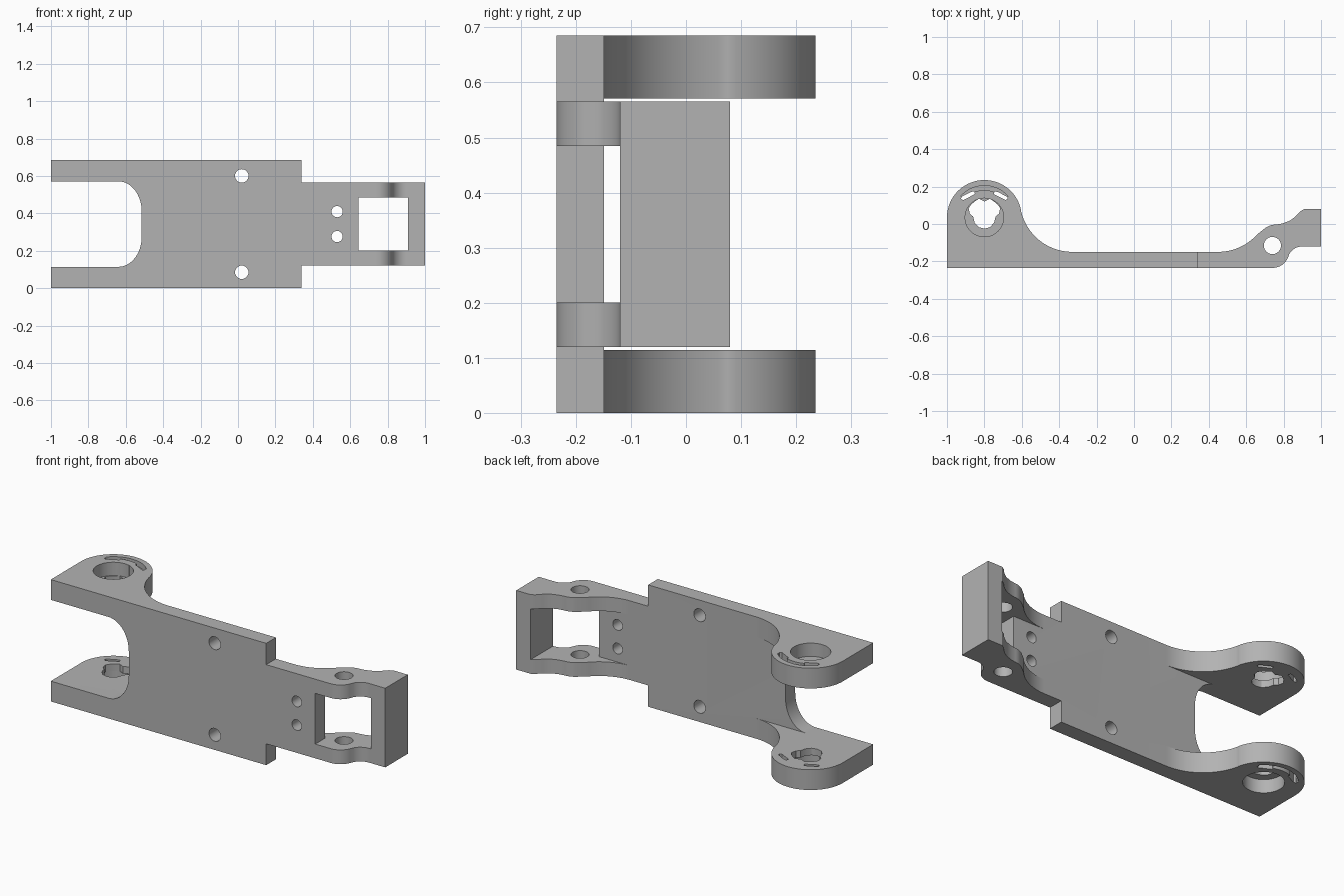
import bpy, bmesh
from math import sin, cos, radians

cube = bpy.data.objects.get("Cube")
if cube:
    bpy.data.objects.remove(cube)

grey = bpy.data.materials.new("plain grey")
grey.use_nodes = True
grey.diffuse_color = (0.45, 0.45, 0.45, 1)
grey.node_tree.nodes["Principled BSDF"].inputs["Base Color"].default_value = grey.diffuse_color

HEIGHT = 0.685
FRONT, BACK = -0.235, -0.149
HUB = (-0.8, 0.035)


def arc(cx, cy, r, a0, a1, n=24, ry=None):
    """Points along an arc, angles in degrees."""
    ry = ry or r
    angles = [radians(a0 + (a1 - a0) * i / n) for i in range(n + 1)]
    return [(cx + r * cos(a), cy + ry * sin(a)) for a in angles]


def circle(cx, cy, r, n=40):
    return arc(cx, cy, r, 0, 360, n)[:-1]


def prism(name, pts, lo, hi, axis="z"):
    """Extrude a flat outline along z, or an x-z outline along y."""
    bm = bmesh.new()
    place = (lambda p, d: (p[0], p[1], d)) if axis == "z" else (lambda p, d: (p[0], d, p[1]))
    face = bm.faces.new([bm.verts.new(place(p, lo)) for p in pts])
    shift = (0, 0, hi - lo) if axis == "z" else (0, hi - lo, 0)
    top = bmesh.ops.extrude_face_region(bm, geom=[face])["geom"]
    bmesh.ops.translate(bm, vec=shift, verts=[v for v in top if isinstance(v, bmesh.types.BMVert)])
    bmesh.ops.recalc_face_normals(bm, faces=bm.faces)
    mesh = bpy.data.meshes.new(name)
    bm.to_mesh(mesh)
    bm.free()
    mesh.materials.append(grey)
    ob = bpy.data.objects.new(name, mesh)
    bpy.context.collection.objects.link(ob)
    return ob


def combine(target, tool, operation):
    """Apply a boolean and discard the tool."""
    tool.hide_render = True
    mod = target.modifiers.new("shape", "BOOLEAN")
    mod.object, mod.operation, mod.solver = tool, operation, "EXACT"
    bpy.context.view_layer.objects.active = target
    bpy.ops.object.modifier_apply(modifier=mod.name)
    bpy.data.objects.remove(tool)


def mirrored(lo, hi):
    """A height range and its partner about mid height."""
    return [(lo, hi), (HEIGHT - hi, HEIGHT - lo)]


# Flat plate with the rounded fork opening and narrower tail
lower = [(-1, 0.114)] + arc(-0.64, 0.274, 0.125, -90, 0, 16, 0.16)
lower = [(-1, 0), (0.34, 0), (0.34, 0.12), (0.645, 0.12)], lower
outline = lower[0] + [(x, HEIGHT - z) for x, z in reversed(lower[0])]
outline += [(x, HEIGHT - z) for x, z in lower[1]] + lower[1][::-1]
bracket = prism("bracket_body", outline, FRONT, BACK, "y")

# Fork cheeks: round hub blending into the plate
cheek = [(-1, FRONT), (-0.33, FRONT)]
cheek += arc(-0.33, 0.132, 0.281, 270, 192) + arc(*HUB, 0.2, 12, 180, 40)
for lo, hi in mirrored(0, 0.114):
    combine(bracket, prism("fork_cheek", cheek, lo, hi), "UNION")

# Wavy side rails of the tail
rail = [(0.4, FRONT), (0.74, FRONT)] + arc(0.74, -0.145, 0.09, -80, -25, 10)
rail += arc(0.9, -0.2, 0.08, 150, 90, 10) + [(1, -0.12), (1, 0.08), (0.91, 0.08)]
rail += [(0.89, 0.068), (0.86, 0.037), (0.83, 0.016), (0.79, 0.002)]
rail += arc(0.76, -0.103, 0.1, 90, 130, 10)
rail += arc(0.45, 0.13, 0.279, -42, -90, 16)
for lo, hi in mirrored(0.12, 0.2):
    combine(bracket, prism("tail_rail", rail, lo, hi), "UNION")

# End block closing the tail window
block = [(0.91, -0.12), (1, -0.12), (1, 0.08), (0.91, 0.08)]
combine(bracket, prism("end_block", block, 0.12, HEIGHT - 0.12), "UNION")

# Screw holes through the plate and the cross pin hole
for x, z, r in [(0.02, 0.085, 0.036), (0.53, 0.276, 0.03)]:
    for height in (z, HEIGHT - z):
        combine(bracket, prism("screw_hole", circle(x, height, r, 24), -0.4, 0, "y"), "DIFFERENCE")
combine(bracket, prism("pin_hole", circle(0.74, -0.115, 0.046), -0.1, 0.8), "DIFFERENCE")

# Hub recess: round bore outside, lobed opening inside
half = [(0.03, -0.052), (0.052, -0.028), (0.06, 0.005), (0.078, 0.02),
        (0.084, 0.05), (0.07, 0.07), (0.045, 0.09), (0.03, 0.1)]
lobes = [(0, -0.06)] + half + [(0, 0.085)] + [(-x, y) for x, y in reversed(half)]
lobes = [(HUB[0] + x, HUB[1] + y) for x, y in lobes]
combine(bracket, prism("lobed_opening", lobes, -0.1, 0.8), "DIFFERENCE")
for lo, hi in mirrored(-0.05, 0.075):
    combine(bracket, prism("round_bore", circle(*HUB, 0.103), lo, hi), "DIFFERENCE")

# Curved groove on the outside, with a short slot through at each end
groove = arc(*HUB, 0.17, 42, 138) + arc(*HUB, 0.146, 138, 42)
for lo, hi in mirrored(-0.05, 0.03):
    combine(bracket, prism("curved_groove", groove, lo, hi), "DIFFERENCE")
for side in (-1, 1):
    slot = [(0.125, 0.098), (0.113, 0.093), (0.05, 0.125), (0.055, 0.14), (0.075, 0.135), (0.122, 0.11)]
    slot = [(HUB[0] + side * x, HUB[1] + y) for x, y in slot]
    combine(bracket, prism("end_slot", slot, -0.1, 0.8), "DIFFERENCE")

# Smooth curves, sharp edges
bpy.ops.object.select_all(action="DESELECT")
bracket.select_set(True)
bpy.context.view_layer.objects.active = bracket
bpy.ops.object.shade_smooth_by_angle(angle=radians(30))
